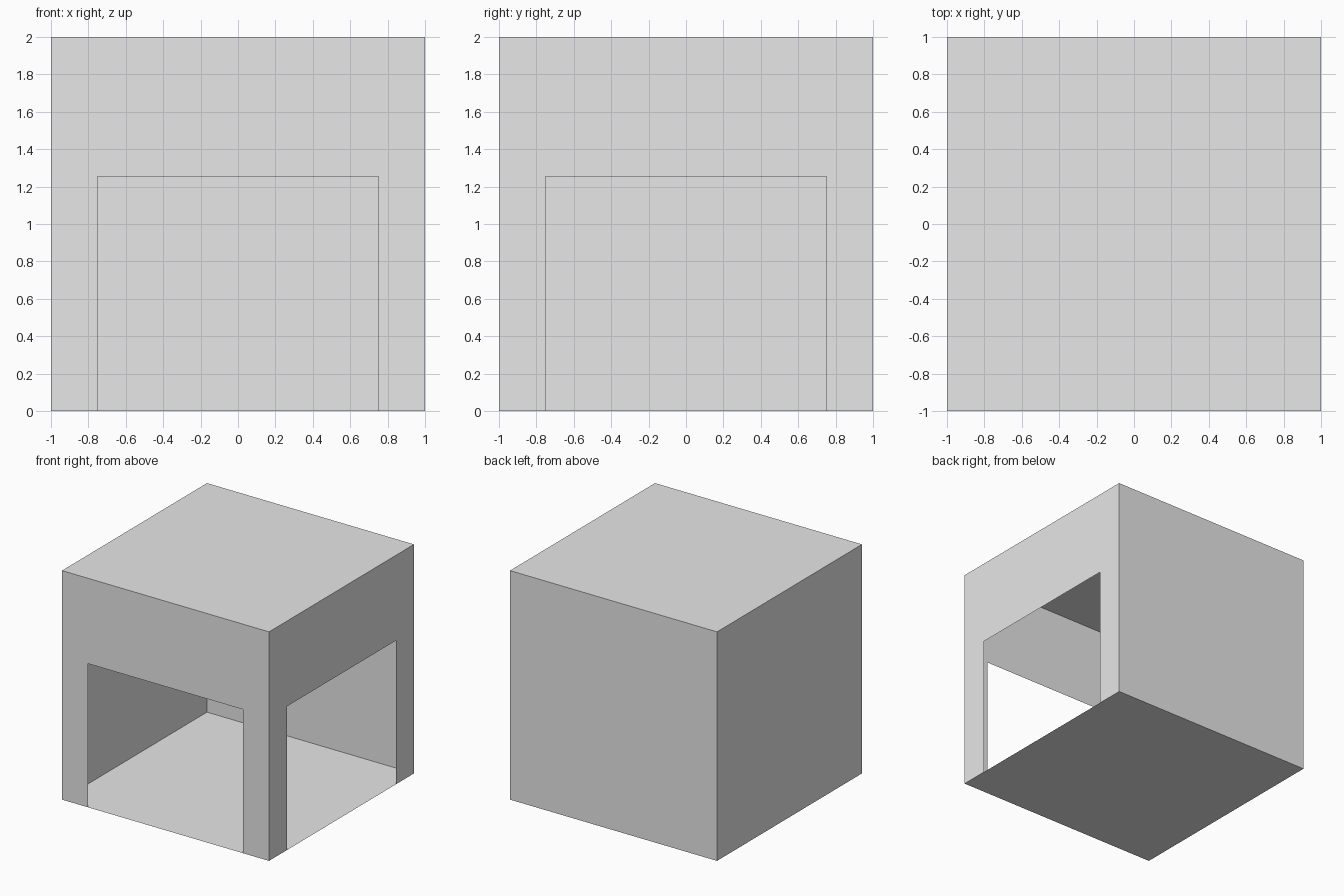
import bpy
import math
from mathutils import Matrix

if "Cube" in bpy.data.objects:
    bpy.data.objects.remove(bpy.data.objects["Cube"])

HALF = 1.0          # half width of the room
HEIGHT = 2.0
DOOR_HALF = 0.75    # half width of each opening
DOOR_TOP = 1.255

grey = bpy.data.materials.new("plain_grey")
grey.diffuse_color = (0.8, 0.8, 0.8, 1.0)
grey.use_nodes = True
grey.node_tree.nodes["Principled BSDF"].inputs["Base Color"].default_value = grey.diffuse_color


def panel(name, outline, matrix):
    """Make one thin flat sheet from an outline and place it."""
    mesh = bpy.data.meshes.new(name)
    mesh.from_pydata([(x, y, 0) for x, y in outline], [], [range(len(outline))])
    mesh.transform(matrix)
    mesh.materials.append(grey)
    mesh.update()
    obj = bpy.data.objects.new(name, mesh)
    bpy.context.collection.objects.link(obj)
    return obj


def upright(angle):
    """Stand a sheet up on one side of the room, facing outwards."""
    return (Matrix.Rotation(math.radians(angle), 4, 'Z')
            @ Matrix.Translation((0, -HALF, 0))
            @ Matrix.Rotation(math.radians(90), 4, 'X'))


square = [(-HALF, -HALF), (HALF, -HALF), (HALF, HALF), (-HALF, HALF)]
solid_wall = [(-HALF, 0), (HALF, 0), (HALF, HEIGHT), (-HALF, HEIGHT)]
open_wall = [(-HALF, 0), (-DOOR_HALF, 0), (-DOOR_HALF, DOOR_TOP),
             (DOOR_HALF, DOOR_TOP), (DOOR_HALF, 0), (HALF, 0),
             (HALF, HEIGHT), (-HALF, HEIGHT)]

# Floor and roof
panel("floor", square, Matrix.Rotation(math.pi, 4, 'X'))
panel("roof", square, Matrix.Translation((0, 0, HEIGHT)))

# Walls: doorways in the front and right, solid at the back and left
panel("front_wall", open_wall, upright(0))
panel("right_wall", open_wall, upright(90))
panel("back_wall", solid_wall, upright(180))
panel("left_wall", solid_wall, upright(270))
